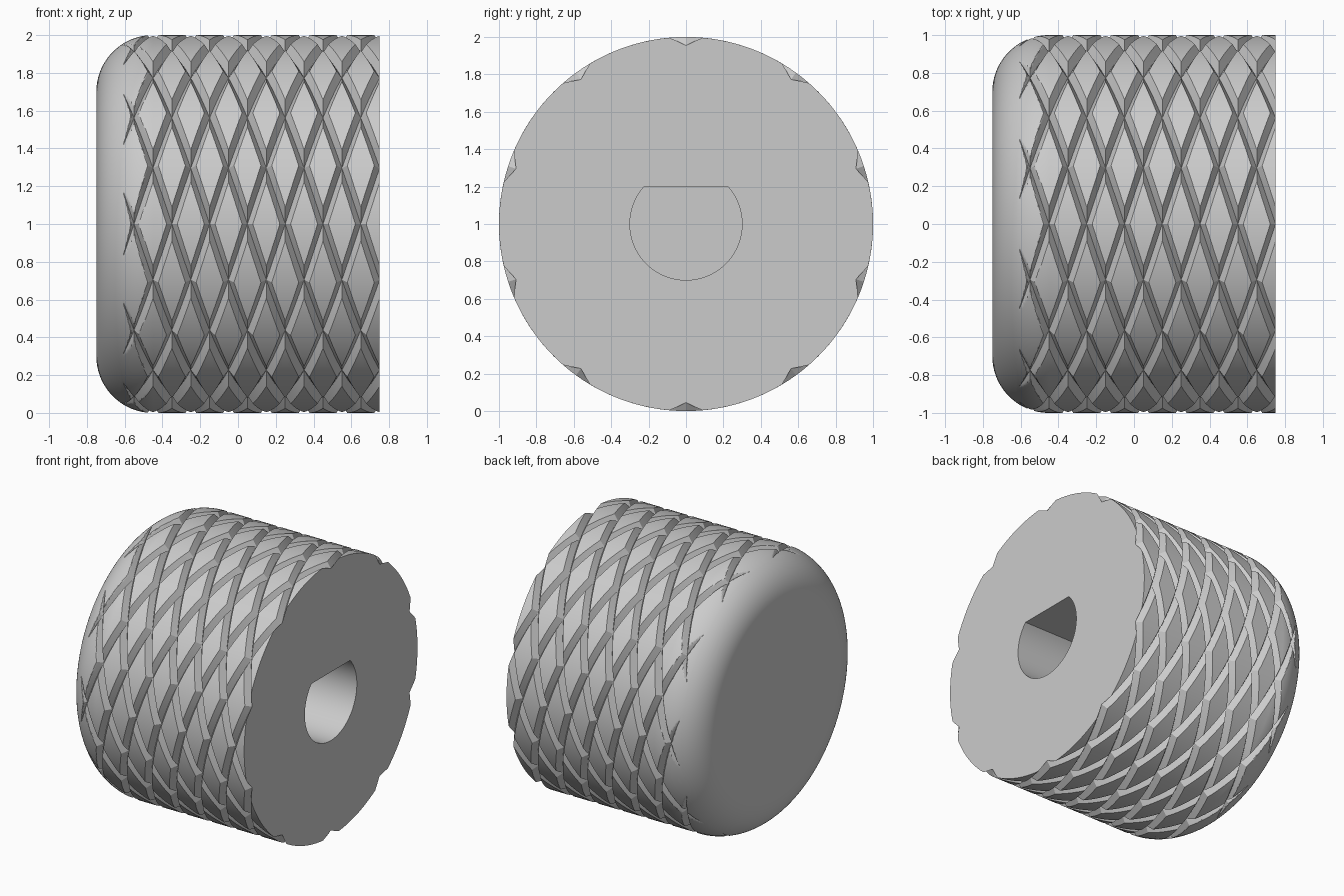
import bpy, bmesh
from math import pi, sin, cos, acos, sqrt

if "Cube" in bpy.data.objects:
    bpy.data.objects.remove(bpy.data.objects["Cube"])

RADIUS, HALF, FILLET = 1.0, 0.75, 0.3
FLOOR = 0.955                 # radius at the groove bottoms
STARTS, CELLS = 10, 14        # helical grooves per hand, lattice cells per groove
STEP = 0.2 / CELLS            # lattice step along the axis
AROUND = STARTS * CELLS
HOLE_R, HOLE_FLAT, HOLE_END = 0.3, 0.2, -0.25


def body_radius(x):
    """Cylinder with one rounded end."""
    d = max(0.0, FILLET - HALF - x)
    return RADIUS - FILLET + sqrt(max(0.0, FILLET ** 2 - d ** 2))


def groove_radius(i, j):
    """Crossed V grooves, two lattice cells to each side."""
    def off(t):
        t %= CELLS
        return min(t, CELLS - t)
    return FLOOR + (RADIUS - FLOOR) * min(off(i + j), off(i - j)) / 2


def polar(x, r, a):
    return (x, r * sin(a), HALF / 0.75 + r * cos(a))


bm = bmesh.new()

# Unrolled lattice: columns along the axis, then finer arcs on the rounded end
grooved = 96
columns = [HALF - STEP * i for i in range(grooved + 1)]
start = acos((-columns[-1] - HALF + FILLET) / FILLET)
columns += [FILLET - HALF - FILLET * cos(start * (1 - k / 16)) for k in range(1, 17)]
grid = [[bm.verts.new((x, j, 0)) for j in range(AROUND + 1)] for x in columns]
for i in range(len(columns) - 1):
    for j in range(AROUND):
        a, b, c, d = grid[i][j], grid[i + 1][j], grid[i + 1][j + 1], grid[i][j + 1]
        if i >= grooved:
            bm.faces.new((a, b, c, d))
        elif (i + j) % 2 == 0:
            bm.faces.new((a, b, c))
            bm.faces.new((a, c, d))
        else:
            bm.faces.new((a, b, d))
            bm.faces.new((b, c, d))

# Finer mesh where the grooves run out on the rounded end
runout = [e for e in bm.edges
          if all(columns[grooved] - 1e-5 < v.co.x < FILLET - HALF + 1e-5 for v in e.verts)]
bmesh.ops.subdivide_edges(bm, edges=runout, cuts=3, use_grid_fill=True)

# Roll the lattice into the knob
for v in bm.verts:
    x, j = v.co.x, v.co.y
    r = min(body_radius(x), groove_radius((HALF - x) / STEP, j))
    v.co = polar(x, r, 2 * pi * j / AROUND)
bmesh.ops.remove_doubles(bm, verts=bm.verts, dist=1e-5)

# Closed rounded end
rims = [e for e in bm.edges if e.is_boundary]
closed = [e for e in rims if e.verts[0].co.x < 0]
opened = [e for e in rims if e.verts[0].co.x > 0]
bmesh.ops.contextual_create(bm, geom=closed)

# D-shaped shaft hole and the flat end around it
a0 = acos(HOLE_FLAT / HOLE_R)
N = 64
angles = [a0 + (2 * pi - 2 * a0) * k / N for k in range(N + 1)]
outer = [bm.verts.new(polar(HALF, HOLE_R, a)) for a in angles]
inner = [bm.verts.new(polar(HOLE_END, HOLE_R, a)) for a in angles]
for k in range(N + 1):
    n = (k + 1) % (N + 1)
    bm.faces.new((outer[k], outer[n], inner[n], inner[k]))
bm.faces.new(inner)
lip = [bm.edges.get((outer[k], outer[(k + 1) % (N + 1)])) for k in range(N + 1)]
bmesh.ops.triangle_fill(bm, edges=opened + lip, use_beauty=True, normal=(1, 0, 0))
bmesh.ops.recalc_face_normals(bm, faces=bm.faces)

mesh = bpy.data.meshes.new("knurled_knob")
bm.to_mesh(mesh)
bm.free()
knob = bpy.data.objects.new("knurled_knob", mesh)
bpy.context.collection.objects.link(knob)

# Plain grey material
grey = bpy.data.materials.new("plain_grey")
grey.use_nodes = True
colour = (0.6, 0.6, 0.6, 1)
grey.diffuse_color = colour
grey.node_tree.nodes["Principled BSDF"].inputs["Base Color"].default_value = colour
mesh.materials.append(grey)

bpy.ops.object.select_all(action="DESELECT")
knob.select_set(True)
bpy.context.view_layer.objects.active = knob
bpy.ops.object.shade_smooth_by_angle(angle=pi / 7)
